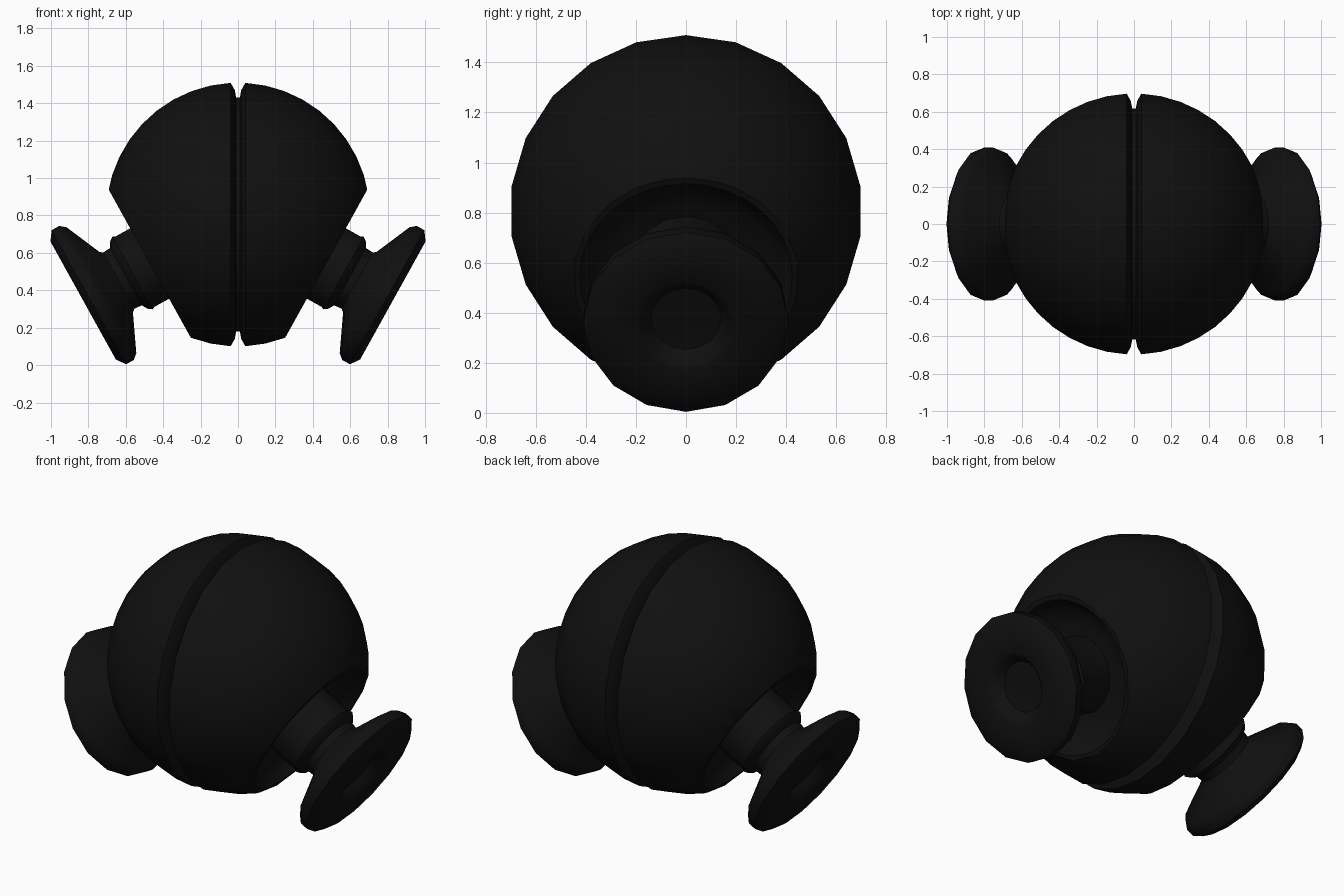
import bpy
import bmesh
from math import sin, cos, radians, pi
from mathutils import Matrix, Vector

cube = bpy.data.objects.get("Cube")
if cube:
    bpy.data.objects.remove(cube, do_unlink=True)

CENTRE = Vector((0, 0, 0.805))
RADIUS = 0.705
TILT = radians(119)

black = bpy.data.materials.new("soft_black")
black.use_nodes = True
black.diffuse_color = (0.005, 0.005, 0.005, 1)
bsdf = black.node_tree.nodes["Principled BSDF"]
bsdf.inputs["Base Color"].default_value = black.diffuse_color


def lathe(name, profile, segments, angle):
    """Spin (radius, distance) points about an axis leaning by angle from the body centre."""
    bm = bmesh.new()
    rings = []
    for r, d in profile:
        if r == 0:
            rings.append([bm.verts.new((0, 0, d))] * segments)
        else:
            rings.append([bm.verts.new((r * cos(2 * pi * i / segments),
                                        r * sin(2 * pi * i / segments), d))
                          for i in range(segments)])
    for a, b in zip(rings, rings[1:]):
        for i in range(segments):
            j = (i + 1) % segments
            corners = list(dict.fromkeys((a[i], a[j], b[j], b[i])))
            bm.faces.new(corners)
    bm.transform(Matrix.Translation(CENTRE) @ Matrix.Rotation(angle, 4, "Y"))
    bmesh.ops.recalc_face_normals(bm, faces=bm.faces)
    mesh = bpy.data.meshes.new(name)
    bm.to_mesh(mesh)
    bm.free()
    mesh.materials.append(black)
    obj = bpy.data.objects.new(name, mesh)
    bpy.context.collection.objects.link(obj)
    return obj


def select(obj):
    bpy.ops.object.select_all(action="DESELECT")
    obj.select_set(True)
    bpy.context.view_layer.objects.active = obj


def smooth(obj, degrees=35):
    select(obj)
    bpy.ops.object.shade_smooth_by_angle(angle=radians(degrees))


# Ball with a seam groove around the middle
STEPS = 10
half = [(RADIUS * sin(t), RADIUS * cos(t))
        for t in (radians(86.8) * i / STEPS for i in range(STEPS + 1))]
half += [(0.665, 0.017), (0.625, 0.01)]
ball_profile = half + [(r, -d) for r, d in reversed(half)]
body = lathe("body", ball_profile, 22, pi / 2)

# Tilted, dished sockets cut from both lower sides
socket = [(0, 0.43), (0.27, 0.43), (0.35, 0.45), (0.4, 0.49), (0.425, 0.54),
          (1, 0.54), (1, 1.2), (0, 1.2)]
for angle in (TILT, -TILT):
    cutter = lathe("socket_cutter", socket, 32, angle)
    cutter.hide_render = True
    cut = body.modifiers.new("socket", "BOOLEAN")
    cut.operation = "DIFFERENCE"
    cut.solver = "EXACT"
    cut.object = cutter
    select(body)
    bpy.ops.object.modifier_apply(modifier=cut.name)
    bpy.data.objects.remove(cutter, do_unlink=True)
smooth(body)

# Stem and flared disc on each side
stem = [(0, 0.4), (0.215, 0.4), (0.215, 0.63), (0.222, 0.645), (0.205, 0.668),
        (0.175, 0.685), (0.17, 0.76), (0, 0.76)]
disc = [(0, 0.72), (0.165, 0.72), (0.185, 0.745), (0.385, 0.835), (0.41, 0.865),
        (0.41, 0.912), (0.36, 0.947), (0.2, 0.947), (0.175, 0.935),
        (0.14, 0.885), (0, 0.88)]
for side, angle in (("left", TILT), ("right", -TILT)):
    smooth(lathe(side + "_stem", stem, 16, angle))
    smooth(lathe(side + "_disc", disc, 16, angle), 50)
